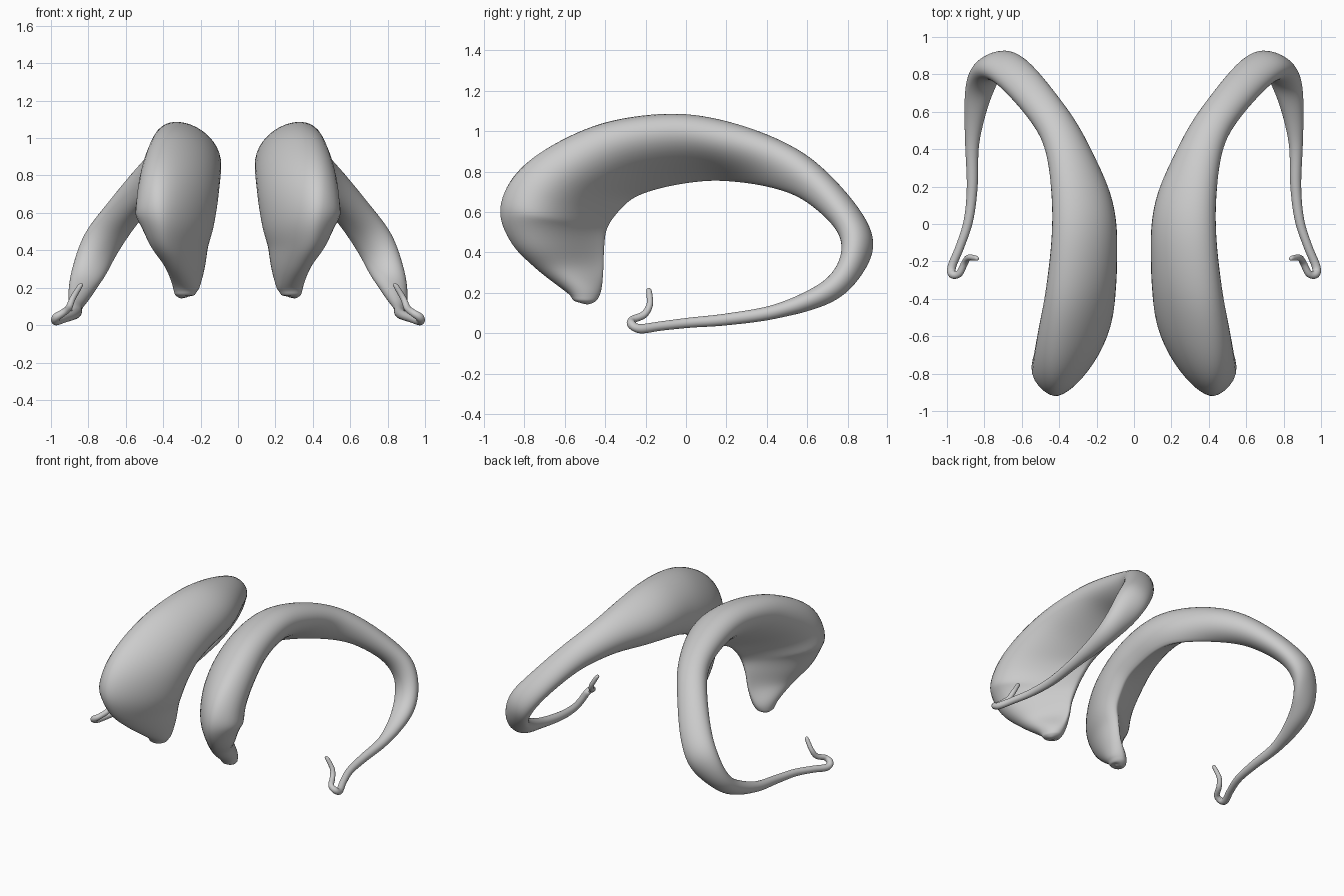
import bpy, bmesh, math
from mathutils import Vector

if "Cube" in bpy.data.objects:
    bpy.data.objects.remove(bpy.data.objects["Cube"])

# Body sections: inner edge xyz, outer edge xyz, medial and lateral thickness
BODY = [
    (.278, -.49, .148, .288, -.505, .148, .015, .015),
    (.262, -.45, .160, .31, -.55, .160, .055, .045),
    (.25, -.42, .21, .325, -.59, .21, .08, .055),
    (.22, -.405, .32, .365, -.74, .32, .095, .065),
    (.20, -.40, .43, .42, -.86, .44, .11, .11),
    (.175, -.385, .52, .445, -.922, .60, .13, .165),
    (.165, -.33, .60, .46, -.86, .76, .155, .15),
    (.155, -.25, .67, .465, -.695, .895, .17, .125),
    (.155, -.12, .715, .435, -.42, 1.02, .175, .10),
    (.16, .05, .745, .41, -.10, 1.065, .17, .085),
    (.205, .20, .75, .41, .17, 1.035, .15, .08),
    (.345, .40, .725, .435, .46, .95, .13, .08),
    (.49, .58, .66, .51, .66, .83, .115, .09),
    (.63, .74, .52, .66, .85, .62, .115, .10),
    (.725, .78, .40, .76, .915, .46, .115, .10),
    (.80, .72, .29, .81, .86, .28, .095, .085),
    (.84, .60, .21, .835, .72, .15, .065, .07),
    (.865, .42, .137, .865, .45, .073, .038, .038),
]
# Thin hooked tail: centre xyz, radius
TAIL = [
    (.865, .20, .068, .029), (.885, .02, .052, .025), (.93, -.12, .036, .023),
    (.973, -.225, .022, .023), (.971, -.268, .042, .022), (.935, -.265, .066, .019),
    (.905, -.208, .092, .018), (.885, -.180, .14, .016), (.85, -.182, .20, .014),
    (.838, -.186, .217, .010), (.836, -.187, .223, .003),
]
RING, STEPS = 40, 7

# Stations: centre, half-width vector, thicknesses, amount of egg shape
stations = []
for a in BODY:
    i, o = Vector(a[:3]), Vector(a[3:6])
    u = (o - i) / 2
    egg = max(0.0, min(1.0, (u.length - .07) / .1))
    stations.append([(i + o) / 2, u, a[6], a[7], egg])
tail_c = [Vector(t[:3]) for t in TAIL]
u = stations[-1][1].normalized()
for k, t in enumerate(TAIL):
    before = tail_c[k - 1] if k else stations[len(BODY) - 1][0]
    after = tail_c[min(k + 1, len(TAIL) - 1)]
    d = (after - before).normalized()
    u = (u - d * u.dot(d)).normalized()
    stations.append([tail_c[k], u * t[3], t[3], t[3], 0.0])


def spline(p0, p1, p2, p3, t):
    return (p1 * 2 + (p2 - p0) * t + (p0 * 2 - p1 * 5 + p2 * 4 - p3) * t * t
            + (p1 * 3 - p0 - p2 * 3 + p3) * t ** 3) * .5


# Smoothly interpolated stations
dense = []
last = len(stations) - 1
for k in range(last):
    quad = [stations[min(max(k + j, 0), last)] for j in (-1, 0, 1, 2)]
    for s in range(STEPS):
        dense.append([spline(*[q[m] for q in quad], s / STEPS) for m in range(5)])
dense.append(stations[-1])


def build(name, side):
    bm = bmesh.new()
    rings = []
    for k, (c, u, tm, tl, egg) in enumerate(dense):
        t = dense[min(k + 1, len(dense) - 1)][0] - dense[max(k - 1, 0)][0]
        v = t.cross(u).normalized()
        ring = []
        for n in range(RING):
            a = 2 * math.pi * n / RING
            cs, sn = math.cos(a), math.sin(a)
            # flat lateral face with a thick outer rim, rounded medial face
            w = tl * (1 + egg * (.7 * cs - .1)) if sn > 0 else tm * (1 - .12 * egg * cs)
            p = c + u * cs + v * (sn * w)
            ring.append(bm.verts.new((p.x * side, p.y, p.z)))
        rings.append(ring)
    for r, q in zip(rings, rings[1:]):
        for n in range(RING):
            m = (n + 1) % RING
            bm.faces.new((r[n], r[m], q[m], q[n]))
    bm.faces.new(rings[0])
    bm.faces.new(rings[-1])
    # soften the surface a little
    body = [vert for r in rings[10:len(BODY) * STEPS - 10] for vert in r]
    for _ in range(5):
        bmesh.ops.smooth_vert(bm, verts=body, factor=.5,
                              use_axis_x=True, use_axis_y=True, use_axis_z=True)
    bmesh.ops.recalc_face_normals(bm, faces=bm.faces)
    for f in bm.faces:
        f.smooth = True
    me = bpy.data.meshes.new(name)
    bm.to_mesh(me)
    bm.free()
    bpy.context.collection.objects.link(bpy.data.objects.new(name, me))


# Mirrored pair
build("right_curved_body", 1)
build("left_curved_body", -1)
